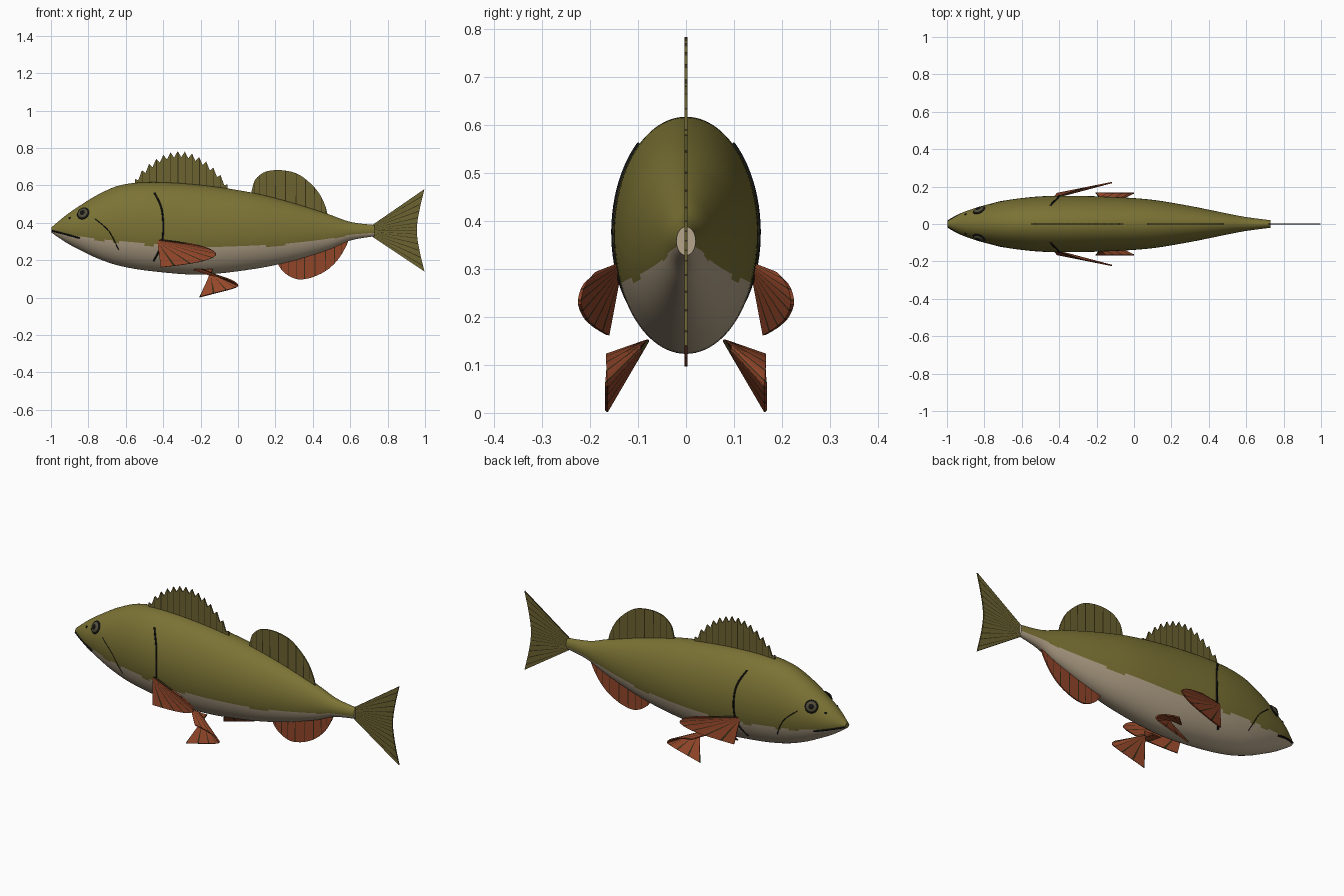
import bpy, bmesh, math
from mathutils import Vector

if "Cube" in bpy.data.objects:
    bpy.data.objects.remove(bpy.data.objects["Cube"])

def material(name, rgb):
    m = bpy.data.materials.new(name)
    m.diffuse_color = (*rgb, 1)
    m.use_nodes = True
    m.node_tree.nodes["Principled BSDF"].inputs["Base Color"].default_value = m.diffuse_color
    return m

OLIVE = material("olive_back", (0.20, 0.17, 0.035))
CREAM = material("cream_belly", (0.47, 0.38, 0.26))
FIN = material("olive_fin", (0.15, 0.125, 0.03))
RED = material("red_fin", (0.29, 0.06, 0.022))
RAY = material("dark_ray", (0.035, 0.026, 0.008))
BLACK = material("black", (0.006, 0.006, 0.006))
IRIS = material("iris", (0.085, 0.075, 0.04))

def spline(pts, t):
    """Smooth curve through pts, t measured in point numbers."""
    n = len(pts) - 1
    i = max(0, min(int(t), n - 1))
    f = t - i
    p = [Vector(pts[max(0, min(n, k))]) for k in (i - 1, i, i + 1, i + 2)]
    a, b = (p[2] - p[0]) / 2, (p[3] - p[1]) / 2
    return (p[1] * (2*f**3 - 3*f*f + 1) + a * (f**3 - 2*f*f + f)
            + p[2] * (3*f*f - 2*f**3) + b * (f**3 - f*f))

def linear(pts, t):
    i = min(int(t), len(pts) - 2)
    return Vector(pts[i]).lerp(Vector(pts[i + 1]), t - i)

def finish(name, bm, mats, smooth=True):
    bmesh.ops.recalc_face_normals(bm, faces=bm.faces)
    me = bpy.data.meshes.new(name)
    bm.to_mesh(me)
    bm.free()
    ob = bpy.data.objects.new(name, me)
    bpy.context.collection.objects.link(ob)
    for m in mats:
        me.materials.append(m)
    if smooth:
        bpy.context.view_layer.objects.active = ob
        ob.select_set(True)
        bpy.ops.object.shade_smooth_by_angle(angle=math.radians(40))
        ob.select_set(False)
    return ob

# Body stations: x, top, bottom, half width
BODY = [(-.997, .376, .347, .015), (-.92, .44, .295, .06), (-.84, .495, .252, .088),
        (-.74, .555, .205, .115), (-.62, .603, .167, .136), (-.45, .617, .14, .15),
        (-.2, .602, .123, .148), (.065, .563, .15, .133), (.28, .51, .193, .1),
        (.48, .447, .255, .06), (.6, .405, .305, .037), (.73, .388, .328, .02)]

def spl4(t):
    cols = [spline([(s[0], s[k], 0) for s in BODY], t) for k in (1, 2, 3)]
    return cols[0].x, cols[0].y, cols[1].y, cols[2].y

def section(x):
    lo, hi = 0, len(BODY) - 1
    for _ in range(30):
        mid = (lo + hi) / 2
        lo, hi = (mid, hi) if spl4(mid)[0] < x else (lo, mid)
    return spl4(lo)

def side(x, z):
    """Half width of the body at a point on its flank."""
    _, top, bot, w = section(x)
    s = (2 * z - top - bot) / (top - bot)
    return w * math.sqrt(max(0, 1 - s * s))

# Body with a cream belly below a slightly rippled line
bm = bmesh.new()
RINGS, SEG = 88, 96
rings = []
for i in range(RINGS + 1):
    x, top, bot, w = spl4(i * (len(BODY) - 1) / RINGS)
    rings.append([bm.verts.new((x, w * math.cos(a), (top + bot) / 2 + (top - bot) / 2 * math.sin(a)))
                  for a in (2 * math.pi * k / SEG for k in range(SEG))])
for i in range(RINGS):
    limit = -0.40 + 0.04 * math.sin(i * 0.6) * math.sin(i * 0.23)
    for k in range(SEG):
        f = bm.faces.new((rings[i][k], rings[i][k - 1], rings[i + 1][k - 1], rings[i + 1][k]))
        f.material_index = int(math.sin(2 * math.pi * (k - 0.5) / SEG) < limit)
bm.faces.new(rings[0])
bm.faces.new(rings[-1]).material_index = 1
finish("body", bm, [OLIVE, CREAM])

def fin(name, base, outer, mat, rays, curve=spline, steps=1, width=0.14):
    """Ruled sheet from base to outer edge; narrow dark strips make the rays."""
    bm = bmesh.new()
    n = rays * steps
    ts = []
    for i in range(n):
        ts.append((i / n, i % steps == 0))
        if i % steps == 0:
            ts.append(((i + width * steps) / n, False))
    ts.append((1, False))
    rows = [(bm.verts.new(linear(base, t * (len(base) - 1))),
             bm.verts.new(curve(outer, t * (len(outer) - 1)))) for t, _ in ts]
    for j in range(len(rows) - 1):
        (a, b), (c, d) = rows[j], rows[j + 1]
        bm.faces.new((a, b, d, c)).material_index = int(ts[j][1])
    ob = finish(name, bm, [mat, RAY], False)
    mod = ob.modifiers.new("thickness", 'SOLIDIFY')
    mod.thickness, mod.offset = 0.007, 0
    return ob

def flat(pts):
    return [(x, 0, z) for x, z in pts]

# Spiny front dorsal fin
spines = []
for i in range(27):
    u = i / 26
    x = -.552 + .497 * u
    h = .634 + (.605 - .634) * u + .163 * math.sin(math.pi * u) ** 0.85
    spines.append((x, 0, h - (.032 if i % 2 else 0)))
fin("front_dorsal_fin", [(p[0], 0, section(p[0])[1] - .03) for p in spines],
    spines, FIN, 13, linear, 2, 0.09)

# Rounded rear dorsal fin and anal fin
rear = flat([(.073, .57), (.09, .627), (.13, .665), (.18, .68), (.245, .68), (.315, .663),
             (.375, .622), (.43, .563), (.465, .495), (.48, .44)])
fin("rear_dorsal_fin", [(p[0], 0, section(p[0])[1] - .02) for p in rear], rear, FIN, 11, steps=3, width=.09)
anal = flat([(.207, .19), (.24, .14), (.29, .107), (.34, .097), (.41, .113),
             (.48, .15), (.535, .204), (.572, .263), (.593, .31)])
fin("anal_fin", [(p[0], 0, section(p[0])[2] + .02) for p in anal], anal, RED, 10, steps=3, width=.09)

# Forked tail
fin("tail_fin", flat([(.715, .386), (.715, .328)]),
    flat([(.997, .58), (.975, .49), (.96, .41), (.957, .36), (.96, .31), (.975, .23), (.997, .14)]),
    FIN, 14, steps=2)

def line(name, pts, radius, mat):
    """Thin round line through pts."""
    cu = bpy.data.curves.new(name, 'CURVE')
    cu.dimensions = '3D'
    cu.bevel_depth, cu.bevel_resolution = radius, 1
    sp = cu.splines.new('POLY')
    sp.points.add(len(pts) - 1)
    for p, co in zip(sp.points, pts):
        p.co = (*co, 1)
    ob = bpy.data.objects.new(name, cu)
    bpy.context.collection.objects.link(ob)
    cu.materials.append(mat)
    bpy.context.view_layer.objects.active = ob
    ob.select_set(True)
    bpy.ops.object.convert(target='MESH')
    ob.select_set(False)

def flank(pts, s, n=24, lift=0.0):
    out = []
    for i in range(n + 1):
        p = spline([(x, 0, z) for x, z in pts], i * (len(pts) - 1) / n)
        out.append((p.x, s * (side(p.x, p.z) + lift), p.z))
    return out

def ball(name, co, normal, radius, depth, mat):
    bm = bmesh.new()
    bmesh.ops.create_uvsphere(bm, u_segments=24, v_segments=12, radius=radius)
    bmesh.ops.scale(bm, vec=(1, 1, depth / radius), verts=bm.verts)
    ob = finish(name, bm, [mat])
    ob.rotation_mode = 'QUATERNION'
    ob.rotation_quaternion = Vector((0, 0, 1)).rotation_difference(normal)
    ob.location = co

for s, tag in ((-1, "front"), (1, "back")):
    # Pectoral fin, swept back and outward
    pec = [(-.28, .292), (-.17, .268), (-.117, .232), (-.17, .2), (-.28, .178), (-.412, .162)]
    fin(f"pectoral_fin_{tag}", [(-.435, s * .138, .312), (-.43, s * .138, .295)],
        [(x, s * (.163 + .2 * (x + .412)), z) for x, z in pec], RED, 8, steps=2)
    # Pelvic fin, a ruled sheet that crosses over near its root
    pel = [(-.205, .003), (-.11, .027), (-.03, .048), (0, .064), (-.03, .09), (-.09, .11), (-.15, .12)]
    fin(f"pelvic_fin_{tag}", [(-.135, s * .08, .15), (-.235, s * .08, .15)],
        [(x, s * .166, z) for x, z in pel], RED, 8, steps=2)
    # Gill cover edge, cheek crease and mouth
    line(f"gill_edge_{tag}", flank([(-.447, .56), (-.41, .48), (-.4, .38), (-.41, .28), (-.452, .195)], s), .005, BLACK)
    line(f"cheek_crease_{tag}", flank([(-.765, .422), (-.69, .355), (-.638, .255)], s, lift=-.001), .0025, BLACK)
    line(f"mouth_{tag}", flank([(-.994, .357), (-.92, .338), (-.845, .318)], s), .005, BLACK)
    # Eye: dark rim, iris, pupil
    ex, ez = -.828, .45
    e = .01
    co = Vector((ex, s * side(ex, ez), ez))
    du = Vector((2 * e, s * (side(ex + e, ez) - side(ex - e, ez)), 0))
    dv = Vector((0, s * (side(ex, ez + e) - side(ex, ez - e)), 2 * e))
    nrm = du.cross(dv).normalized()
    nrm *= 1 if nrm.y * s > 0 else -1
    ball(f"eye_rim_{tag}", co, nrm, .035, .009, BLACK)
    ball(f"eye_iris_{tag}", co + nrm * .003, nrm, .028, .010, IRIS)
    ball(f"eye_pupil_{tag}", co + nrm * .008, nrm, .016, .008, BLACK)
    # Nostril
    ball(f"nostril_{tag}", Vector((-.9, s * side(-.9, .425), .425)), nrm, .006, .004, BLACK)
